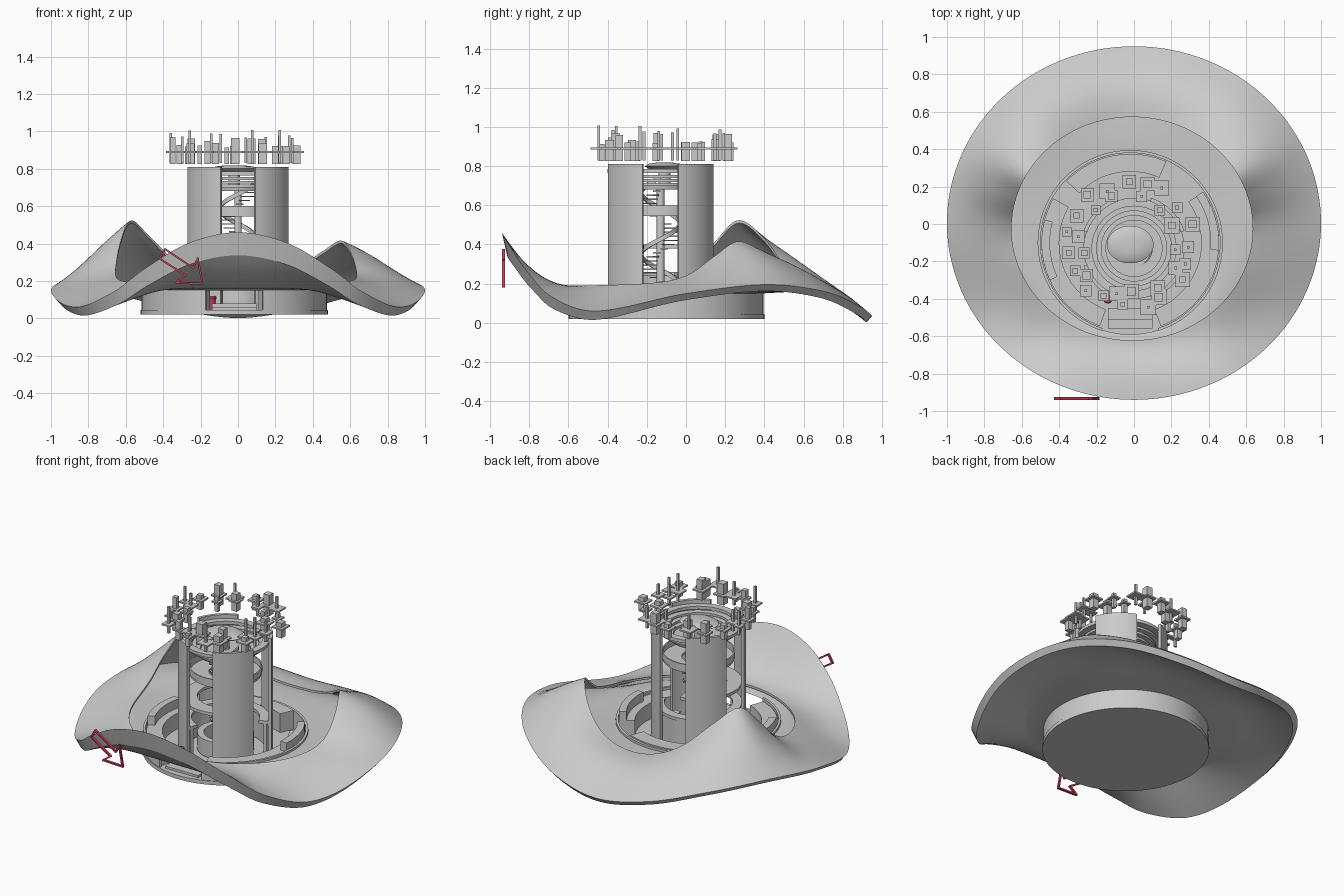
import bpy, bmesh, math, random
from math import sin, cos, radians, pi
from mathutils import Vector

if "Cube" in bpy.data.objects:
    bpy.data.objects.remove(bpy.data.objects["Cube"])

random.seed(4)
BASE = (-0.02, -0.10)
TOWER = (0.0, -0.13)
CROWN = (-0.02, -0.11)


def finish(name, bm, smooth=True, color=None):
    bmesh.ops.recalc_face_normals(bm, faces=bm.faces)
    me = bpy.data.meshes.new(name)
    bm.to_mesh(me)
    bm.free()
    ob = bpy.data.objects.new(name, me)
    bpy.context.collection.objects.link(ob)
    if color:
        m = bpy.data.materials.new(name + "_mat")
        m.diffuse_color = color
        m.use_nodes = True
        m.node_tree.nodes["Principled BSDF"].inputs["Base Color"].default_value = m.diffuse_color
        me.materials.append(m)
    if smooth:
        bpy.ops.object.select_all(action='DESELECT')
        ob.select_set(True)
        bpy.context.view_layer.objects.active = ob
        bpy.ops.object.shade_smooth_by_angle(angle=radians(35))
    return ob


def loft(bm, rings, close_u=True, close_v=False, caps=False):
    """Join rings of points with quads."""
    vs = [[bm.verts.new(p) for p in r] for r in rings]
    n, m = len(vs), len(vs[0])
    for i in range(n if close_v else n - 1):
        for j in range(m if close_u else m - 1):
            a, b = vs[i], vs[(i + 1) % n]
            k = (j + 1) % m
            bm.faces.new((a[j], a[k], b[k], b[j]))
    if caps:
        bm.faces.new(vs[0])
        bm.faces.new(vs[-1])


def arc(name, c, r0, r1, z0, z1, a0=0, a1=360, seg=64):
    """Ring or ring segment with a rectangular section."""
    full = a1 - a0 >= 360
    n = seg if full else max(3, int(seg * (a1 - a0) / 360))
    rings = []
    for i in range(n if full else n + 1):
        a = radians(a0 + (a1 - a0) * i / n)
        rings.append([(c[0] + r * cos(a), c[1] + r * sin(a), z)
                      for r, z in ((r0, z0), (r1, z0), (r1, z1), (r0, z1))])
    bm = bmesh.new()
    loft(bm, rings, True, full, not full)
    return finish(name, bm)


def disc(name, c, prof, seg=64, sy=1.0, color=None):
    """Solid turned from (radius, z) points."""
    bm = bmesh.new()
    loft(bm, [[(c[0] + r * cos(2 * pi * j / seg), c[1] + sy * r * sin(2 * pi * j / seg), z)
               for j in range(seg)] for r, z in prof], caps=True)
    return finish(name, bm, color=color)


def box(bm, x, y, z0, z1, w, d):
    r = [[(x + sx * w / 2, y + sy * d / 2, z) for sx, sy in
          ((-1, -1), (1, -1), (1, 1), (-1, 1))] for z in (z0, z1)]
    loft(bm, r, caps=True)


def interp(keys, a):
    """Smooth curve through (angle, height) keys, mirrored about +-90 degrees."""
    k = [(-180 - keys[1][0], keys[1][1])] + keys + [(180 - keys[-2][0], keys[-2][1])]
    for i in range(1, len(k) - 2):
        if k[i][0] <= a <= k[i + 1][0]:
            (xa, ya), (x0, y0), (x1, y1), (xb, yb) = k[i - 1:i + 3]
            h, t = x1 - x0, (a - x0) / (x1 - x0)
            m0, m1 = (y1 - ya) / (x1 - xa) * h, (yb - y0) / (xb - x0) * h
            return ((2*t**3 - 3*t*t + 1) * y0 + (t**3 - 2*t*t + t) * m0
                    + (3*t*t - 2*t**3) * y1 + (t**3 - t*t) * m1)
    return keys[-1][1]


# Wavy brim: heights of the outer and inner edge around the ring
OUTER = [(-90, .46), (-75, .405), (-60, .265), (-48, .14), (-30, .06), (0, .15), (25, .195),
         (48, .16), (70, .08), (90, .035)]
INNER = [(-90, .19), (-45, .19), (-10, .21), (4, .26), (16, .37), (29, .47), (44, .40),
         (61, .28), (75, .22), (90, .2)]


def brim_section(th, n=14):
    """Top skin, its underside, and the lower skin that runs from base to rim."""
    c, s = cos(th), sin(th)
    a = math.degrees(math.asin(max(-1, min(1, s))))
    zo, zi = interp(OUTER, a), interp(INNER, a)
    zi = .2 + (zi - .2) * (1.2 if c < 0 else 0.8)
    front = max(0, -s) ** 3
    top, bot, low = [], [], [(BASE[0] + .49 * c, BASE[1] + .49 * s, .15)]
    for i in range(n + 1):
        t = i / n
        x = (-.01 + .645 * c) * (1 - t) + c * t
        y = (-.025 + .597 * s) * (1 - t) + (.005 + .945 * s) * t
        shape = t ** (1 + .5 * front)
        bulge = sin(pi * t) * (.05 * max(0, s) - .02 * max(0, -s))
        z = zi + (zo - zi) * shape + bulge
        top.append((x, y, z))
        k = 1 - .03 * t
        zb = z - .015 - t ** 4 * (.018 + .09 * front)
        bot.append((x * k, y * k, zb))
        zl = .16 + (zo - .033 - .09 * front - .16) * shape + bulge * .7
        low.append((x * k, y * k, min(zl, zb - .003 * (1 - t))))
    return top + bot[::-1], low


sections = [brim_section(2 * pi * i / 144) for i in range(144)]
bm = bmesh.new()
loft(bm, [s[0] for s in sections], True, True)
finish("brim", bm)
bm = bmesh.new()
loft(bm, [s[1] for s in sections], False, True)
finish("brim_lower_skin", bm)

# Base tub, with an entrance at the front
disc("base_floor", BASE, [(.5, .02), (.5, .045)])
arc("base_wall", BASE, .48, .495, .04, .165, -72, 252, 96)
bm = bmesh.new()
for i in range(2):
    box(bm, -.02, -.53 + .05 * i, .04, .06 + .02 * i, .24, .06)
finish("entrance_steps", bm, False)

# Decks and counters around the tower
for i, (a0, a1, r0, z1) in enumerate(((-70, 35, .38, .15), (66, 136, .38, .17),
                                      (150, 250, .38, .15))):
    arc(f"deck_{i}", BASE, r0, .475, .045, z1, a0, a1, 96)
arc("bench_right", BASE, .43, .475, .15, .21, -5, 35)
arc("bench_left", BASE, .43, .475, .15, .21, 165, 205)
arc("counter_wall", TOWER, .235, .255, .05, .24, 20, 250)
arc("counter_top", TOWER, .205, .262, .24, .26, 20, 250)
arc("inner_bar", TOWER, .13, .17, .05, .16, 0, 300)

# Four curved tower panels
for i, a in enumerate((45, 135, 225, 315)):
    arc(f"tower_panel_{i}", TOWER, .265, .285, .045, .81, a - 26, a + 26, 96)

# Stepped dish at the top of the tower
arc("top_ring", TOWER, .225, .27, .765, .785)
for i in range(3):
    arc(f"dish_step_{i}", TOWER, .15 + .025 * i, .19 + .025 * i, .70 + .02 * i, .715 + .02 * i)
disc("dish_floor", TOWER, [(.165, .68), (.17, .70)])
disc("dome", CROWN, [(.10, .785), (.125, .80), (.10, .812), (.05, .818)], 40, .8)
disc("dome_stem", CROWN, [(.03, .70), (.03, .79)], 20)

# Middle gallery
arc("gallery_floor", TOWER, .10, .215, .545, .56)
arc("gallery_rail", TOWER, .212, .22, .56, .60)
arc("lower_gallery", TOWER, .17, .262, .38, .40, 100, 330)

# Spiral stair
disc("stair_core", TOWER, [(.02, .045), (.02, .70)], 20)
for i in range(30):
    a = i * 24
    arc(f"stair_step_{i}", TOWER, .015, .095, .06 + i * .021, .067 + i * .021, a, a + 24, 48)
bm = bmesh.new()
rings = []
for i in range(121):
    a, z = radians(i * 6), .10 + i * .00525
    rings.append([(TOWER[0] + r * cos(a), TOWER[1] + r * sin(a), z + d)
                  for r, d in ((.092, 0), (.1, 0), (.1, .025), (.092, .025))])
loft(bm, rings, caps=True)
finish("stair_rail", bm)

# Floating crown of plates and blocks
bm = bmesh.new()
for count, rad in ((19, .33), (13, .265)):
    for i in range(count):
        a = 2 * pi * (i + random.uniform(-.25, .25)) / count
        r = rad + random.uniform(-.025, .025)
        x, y = CROWN[0] + r * cos(a), CROWN[1] + r * sin(a)
        w = random.uniform(.05, .085)
        box(bm, x, y, .885, .895, w, w)
        b = w * random.uniform(.35, .6)
        if i % 3 == 0:
            box(bm, x, y, .83, random.uniform(.96, 1.01), .014, .014)
        else:
            box(bm, x, y, .825, random.uniform(.91, .97), b, b)
finish("crown_blocks", bm, False)

# Red arrow sign: outline made of bars
RED = (.6, .05, .1, 1)
pts = [(-.42, .32), (-.39, .37), (-.24, .27), (-.215, .32), (-.19, .185), (-.33, .19), (-.28, .23)]
bm = bmesh.new()
for i, p in enumerate(pts):
    p, q = Vector(p), Vector(pts[(i + 1) % len(pts)])
    d = (q - p).normalized() * .005
    nrm = Vector((-d.y, d.x))
    loft(bm, [[(v.x, y, v.y) for v in (p - d - nrm, q + d - nrm, q + d + nrm, p - d + nrm)]
              for y in (-.94, -.925)], caps=True)
finish("arrow_sign", bm, False, RED)
disc("red_stool", (-.14, -.40), [(.02, .045), (.02, .10), (.025, .11), (.02, .12)], 20, 1, RED)
